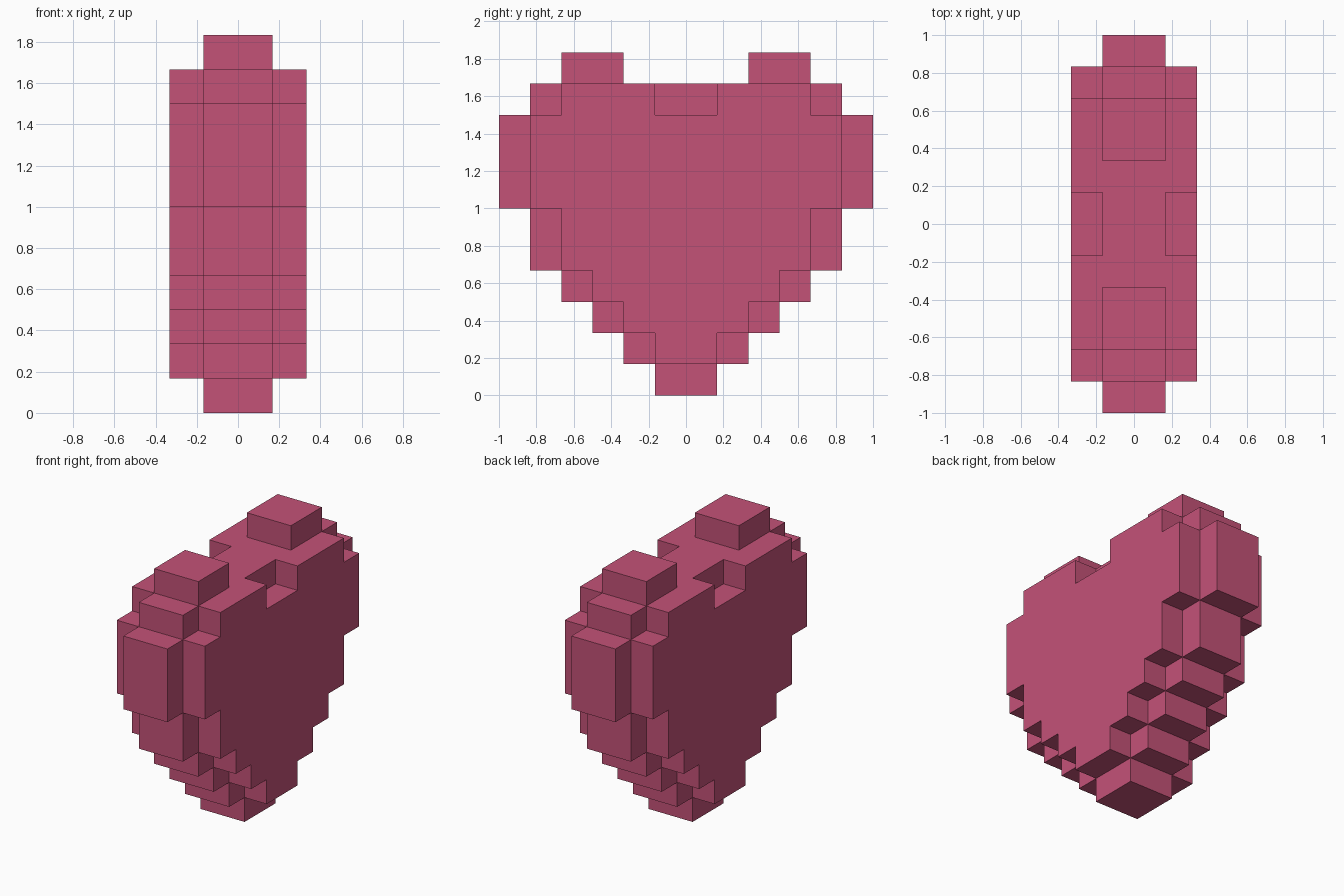
import bpy
import bmesh
from mathutils import Vector

cube = bpy.data.objects.get("Cube")
if cube:
    bpy.data.objects.remove(cube, do_unlink=True)

U = 1 / 6  # size of one block

pink = bpy.data.materials.new("rose_pink")
pink.use_nodes = True
colour = (0.55, 0.085, 0.187, 1)
pink.diffuse_color = colour
pink.node_tree.nodes["Principled BSDF"].inputs["Base Color"].default_value = colour

# Half-width of the heart in blocks, row by row from the tip upward
core_rows = [1, 2, 3, 4, 5, 5, 6, 6, 6, 5]
cells = set()


def add_block_row(layers, row, start, end):
    """Fill blocks from start to end, mirrored front to back and left to right."""
    for x in layers:
        for y in range(start, end):
            for cx in (x, -x - 1):
                for cy in (y, -y - 1):
                    cells.add((cx, cy, row))


# Thick centre layer, with side layers one block smaller all round
for row, half in enumerate(core_rows):
    add_block_row([0], row, 0, half)
    notch = 1 if row == len(core_rows) - 1 else 0
    add_block_row([1], row, notch, half - 1)

# Two raised lobes on top
add_block_row([0], len(core_rows), 2, 4)

# Skin the blocks: keep only exposed sides
bm = bmesh.new()
for cell in cells:
    for axis in range(3):
        for sign in (-1, 1):
            neighbour = list(cell)
            neighbour[axis] += sign
            if tuple(neighbour) in cells:
                continue
            normal, a = Vector((0, 0, 0)), Vector((0, 0, 0))
            normal[axis] = sign / 2
            a[(axis + 1) % 3] = 0.5
            b = normal.cross(a) * 2
            centre = Vector(cell) + Vector((0.5, 0.5, 0.5)) + normal
            corners = (-a - b, a - b, a + b, b - a)
            bm.faces.new([bm.verts.new((centre + c) * U) for c in corners])

# Weld the skin and merge flat regions into single faces
bmesh.ops.remove_doubles(bm, verts=bm.verts, dist=0.001)
bmesh.ops.dissolve_limit(bm, angle_limit=0.01, verts=bm.verts, edges=bm.edges)
bmesh.ops.recalc_face_normals(bm, faces=bm.faces)

mesh = bpy.data.meshes.new("block_heart")
bm.to_mesh(mesh)
bm.free()
mesh.materials.append(pink)
heart = bpy.data.objects.new("block_heart", mesh)
bpy.context.collection.objects.link(heart)
